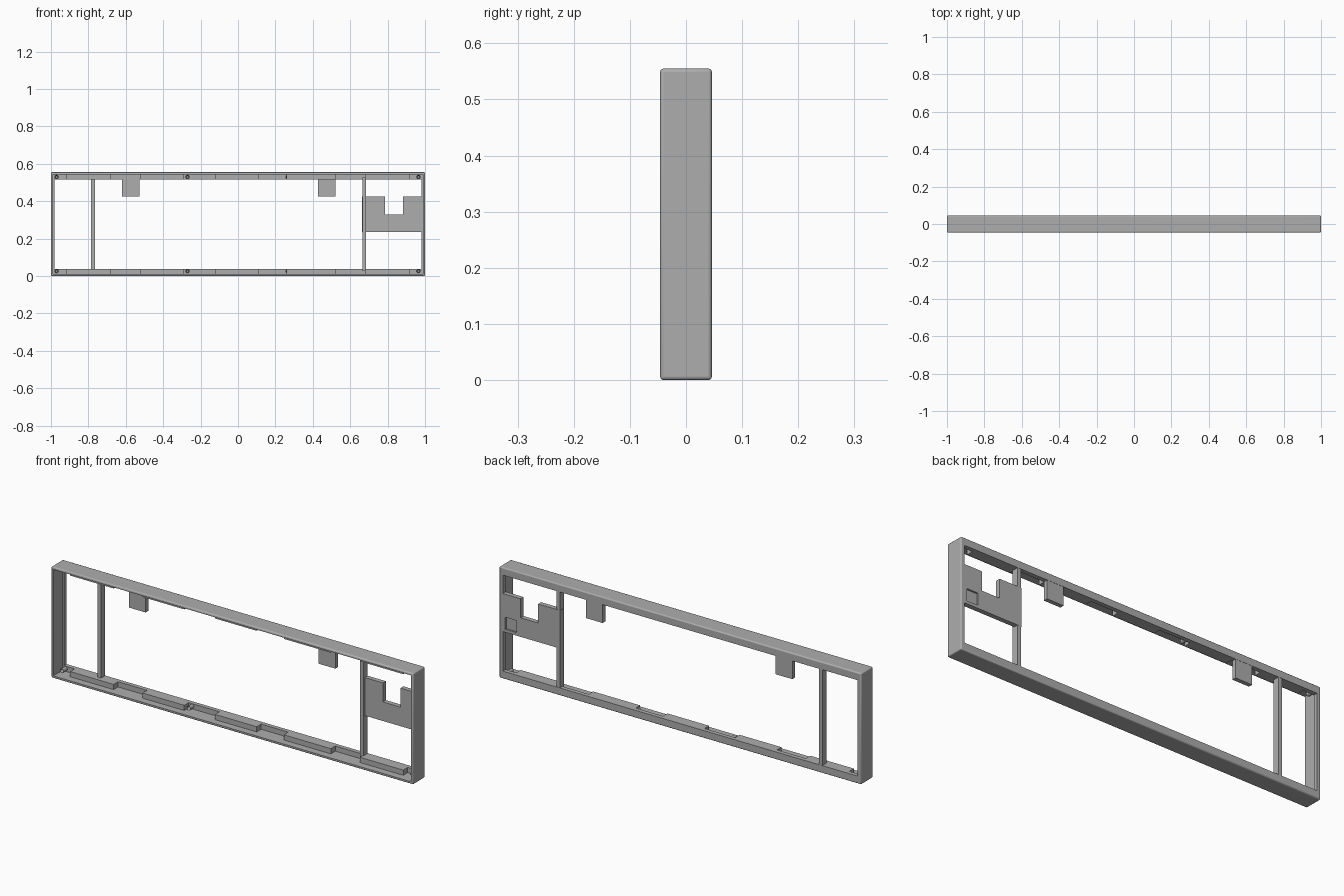
import bpy, bmesh
from mathutils import Matrix, Vector

cube = bpy.data.objects.get("Cube")
if cube:
    bpy.data.objects.remove(cube, do_unlink=True)

H = 0.555            # overall height
BACK = 0.046         # half depth
LIP = 0.025          # front of the back lip
WALL = 0.012
RAIL = 0.038

grey = bpy.data.materials.new("plain grey")
grey.use_nodes = True
COLOR = (0.42, 0.42, 0.42, 1)
grey.diffuse_color = COLOR
grey.node_tree.nodes["Principled BSDF"].inputs["Base Color"].default_value = COLOR


def finish(name, bm):
    bmesh.ops.recalc_face_normals(bm, faces=bm.faces)
    me = bpy.data.meshes.new(name)
    bm.to_mesh(me)
    bm.free()
    me.materials.append(grey)
    ob = bpy.data.objects.new(name, me)
    bpy.context.collection.objects.link(ob)
    return ob


def box(name, x, y, z):
    """Box from (min, max) pairs."""
    bm = bmesh.new()
    bmesh.ops.create_cube(bm, size=1)
    for v in bm.verts:
        v.co = [r[0] if c < 0 else r[1] for c, r in zip(v.co, (x, y, z))]
    return finish(name, bm)


def cut(target, cutter):
    cutter.hide_render = True
    cutter.hide_viewport = True
    mod = target.modifiers.new("cut", 'BOOLEAN')
    mod.operation = 'DIFFERENCE'
    mod.solver = 'EXACT'
    mod.object = cutter


def plate(name, points, y0, y1):
    """Outline in x and z, extruded along y."""
    bm = bmesh.new()
    face = bm.faces.new([bm.verts.new((x, y0, z)) for x, z in points])
    ext = bmesh.ops.extrude_face_region(bm, geom=[face])["geom"]
    moved = [g for g in ext if isinstance(g, bmesh.types.BMVert)]
    bmesh.ops.translate(bm, verts=moved, vec=(0, y1 - y0, 0))
    return finish(name, bm)


def boss(name, x, z):
    """Screw boss with a blind hole facing the front."""
    bm = bmesh.new()
    turn = Matrix.Translation((x, 0.013, z)) @ Matrix.Rotation(1.570796, 4, 'X')
    bmesh.ops.create_cone(bm, cap_ends=True, segments=16, radius1=0.01,
                          radius2=0.01, depth=0.034, matrix=turn)
    front = min(bm.faces, key=lambda f: f.calc_center_median().y)
    bmesh.ops.inset_individual(bm, faces=[front], thickness=0.004)
    bmesh.ops.translate(bm, verts=front.verts, vec=Vector((0, 0.02, 0)))
    return finish(name, bm)


# Outer frame: rounded shell, front cavity, through opening
frame = box("frame", (-1, 1), (-BACK, BACK), (0, H))
bev = frame.modifiers.new("rounded edges", 'BEVEL')
bev.width = 0.006
bev.segments = 3
cut(frame, box("cavity_cutter", (-1 + WALL, 1 - WALL), (-1, LIP), (WALL, H - WALL)))
cut(frame, box("opening_cutter", (-0.98, 0.98), (-1, 1), (RAIL, H - RAIL)))
bpy.context.view_layer.objects.active = frame
frame.select_set(True)
bpy.ops.object.shade_smooth_by_angle(angle=0.6)
frame.select_set(False)

# Stepped ledges along the top and bottom rails
ledges = [(-0.92, -0.68), (-0.52, -0.29), (-0.12, 0.11), (0.26, 0.52), (0.68, 0.92)]
for side, low, high in (("bottom", WALL - 0.004, RAIL),
                        ("top", H - RAIL, H - WALL + 0.004)):
    for i, span in enumerate(ledges):
        box(f"{side}_ledge_{i + 1}", span, (-0.01, LIP + 0.005), (low, high))
    for i, x in enumerate((-0.97, -0.27, 0.265, 0.965)):
        boss(f"{side}_boss_{i + 1}", x, 0.026 if side == "bottom" else H - 0.026)

# Upright dividers
for name, x in (("right_post", -0.775), ("left_post", 0.675)):
    box(name, (x - 0.01, x + 0.01), (0.012, BACK - 0.001), (RAIL - 0.01, H - RAIL + 0.01))

# Hanging tabs
for name, x in (("right_tab", -0.573), ("left_tab", 0.475)):
    box(name, (x - 0.046, x + 0.046), (0.024, BACK - 0.001), (0.425, H - RAIL + 0.01))

# Notched mounting panel with a shallow square pocket on the back
panel = plate("mounting_panel",
              [(0.663, 0.235), (0.985, 0.235), (0.985, 0.425), (0.882, 0.425),
               (0.882, 0.33), (0.785, 0.33), (0.785, 0.425), (0.663, 0.425)],
              0.022, BACK - 0.0005)
cut(panel, box("pocket_cutter", (0.905, 0.967), (BACK - 0.009, BACK + 0.02), (0.25, 0.31)))
